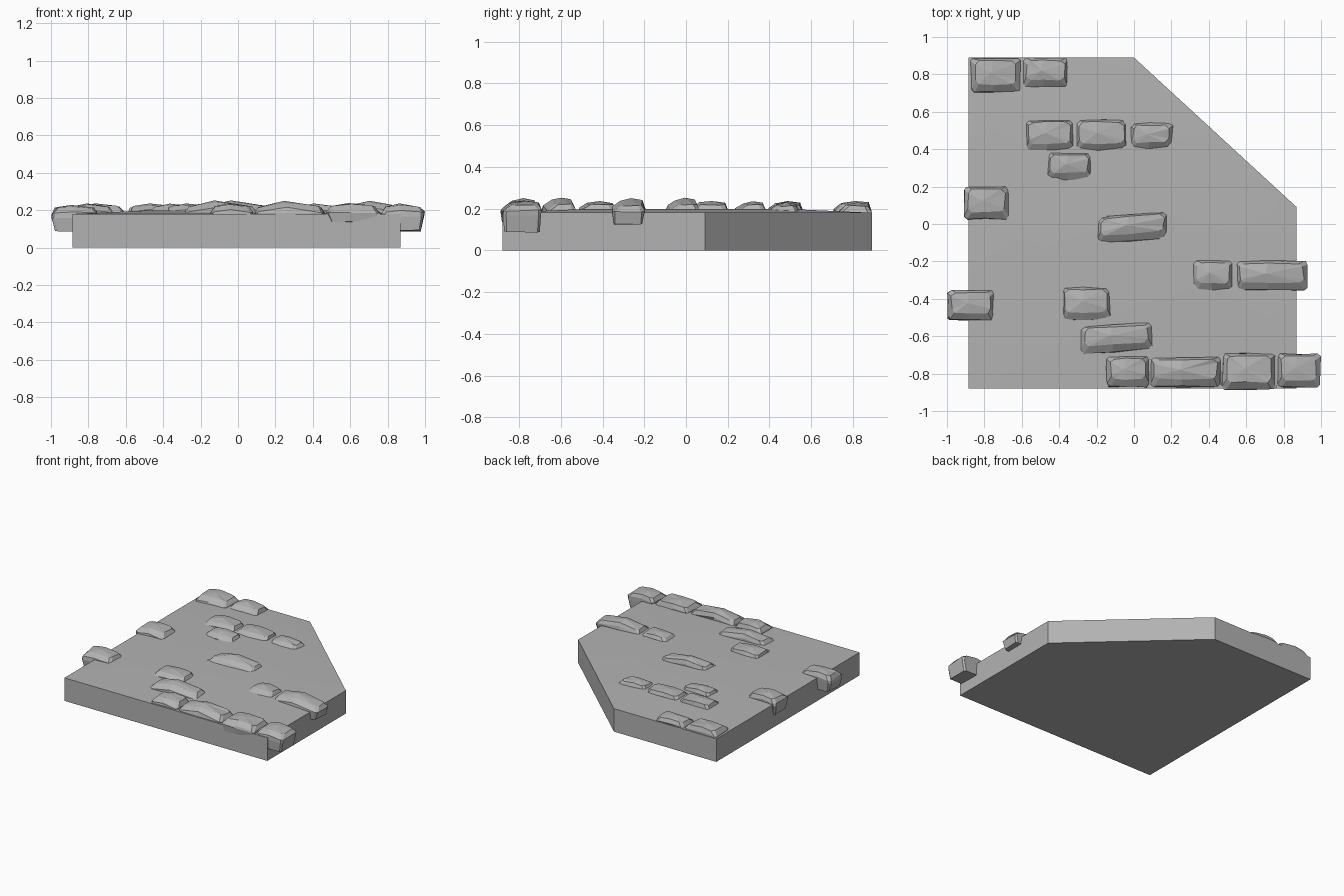
import bpy, bmesh, math, random
from mathutils import Vector

random.seed(7)
if "Cube" in bpy.data.objects:
    bpy.data.objects.remove(bpy.data.objects["Cube"])

grey = bpy.data.materials.new("stone grey")
grey.use_nodes = True
grey.diffuse_color = (0.45, 0.45, 0.45, 1)
grey.node_tree.nodes["Principled BSDF"].inputs["Base Color"].default_value = grey.diffuse_color


def loft(name, rings, apex=None):
    """Skin a stack of equal rings, closing the top flat or to an apex."""
    bm = bmesh.new()
    loops = [[bm.verts.new(p) for p in ring] for ring in rings]
    n = len(loops[0])
    bm.faces.new(loops[0][::-1])
    for low, high in zip(loops, loops[1:]):
        for i in range(n):
            j = (i + 1) % n
            bm.faces.new((low[i], low[j], high[j], high[i]))
    if apex is None:
        bm.faces.new(loops[-1])
    else:
        tip = bm.verts.new(apex)
        for i in range(n):
            bm.faces.new((loops[-1][i], loops[-1][(i + 1) % n], tip))
    bmesh.ops.recalc_face_normals(bm, faces=bm.faces)
    mesh = bpy.data.meshes.new(name)
    bm.to_mesh(mesh)
    bm.free()
    mesh.materials.append(grey)
    obj = bpy.data.objects.new(name, mesh)
    bpy.context.collection.objects.link(obj)
    return obj


def jitter(amount):
    return random.uniform(-amount, amount)


def stone(name, x0, x1, y0, y1, z0, z1, skew=0.0):
    """Chipped block: steep sloping front, softer sides, low faceted crown."""
    w, h = x1 - x0, z1 - z0
    long = w > 0.33

    def ring(z, side, front, back, cut):
        a, b, c, d = x0 + side, x1 - side, y0 + front, y1 - back
        m = x0 + w * 0.45
        pts = [(a + cut, c), (m, c), (b - cut, c), (b, c + cut), (b, d - cut),
               (b - cut, d), (m, d), (a + cut, d), (a, d - cut), (a, c + cut)]
        out = []
        for x, y in pts:
            t = (x - x0) / w
            end = abs(2 * t - 1)
            drop = (0.03 if long else 0.012) * end * (z > z0 + h * 0.6)
            tilt = skew * (t if y < (y0 + y1) / 2 else t - 1)
            out.append(Vector((x + jitter(0.006), y + tilt + jitter(0.004),
                               z - drop + jitter(0.004))))
        return out

    rings = [ring(z0, 0.02, 0.012, 0.012, 0.012),
             ring(z0 + h * 0.5, 0.004, 0.004, 0.004, 0.012),
             ring(z1 - 0.035, 0.006, 0.008, 0.004, 0.015),
             ring(z1 - 0.008, 0.025, 0.045, 0.015, 0.02)]
    tip = (x0 + w * 0.42, y0 + (y1 - y0) * 0.58, z1)
    return loft(name, rings, tip)


# Base slab with one cut corner and a slightly raised middle
outline = [(-0.885, -0.88), (0.87, -0.88), (0.87, 0.09), (0, 0.89), (-0.885, 0.89)]
slab = loft("base_slab", [[(x, y, 0) for x, y in outline],
                          [(x, y, 0.18) for x, y in outline],
                          [(x * 0.55, y * 0.55, 0.198) for x, y in outline]])
bpy.context.view_layer.objects.active = slab
slab.select_set(True)
bpy.ops.object.shade_smooth_by_angle(angle=math.radians(30))

# Paving stones: x range, y range, bottom, top, skew
stones = {
    "back_edge_stone_left": (-0.875, -0.605, 0.70, 0.89, 0.12, 0.236),
    "back_edge_stone_right": (-0.60, -0.35, 0.725, 0.89, 0.12, 0.23),
    "back_row_stone_left": (-0.585, -0.315, 0.385, 0.56, 0.12, 0.236),
    "back_row_stone_middle": (-0.32, -0.03, 0.385, 0.56, 0.12, 0.234),
    "back_row_stone_right": (-0.03, 0.21, 0.39, 0.545, 0.12, 0.23),
    "inner_stone": (-0.47, -0.22, 0.23, 0.385, 0.12, 0.235),
    "right_edge_stone_back": (-0.91, -0.665, 0.02, 0.20, 0.10, 0.236),
    "centre_stone": (-0.20, 0.185, -0.11, 0.07, 0.14, 0.252, 0.03),
    "left_row_stone_short": (0.31, 0.535, -0.36, -0.19, 0.12, 0.236),
    "left_edge_stone_long": (0.54, 0.93, -0.36, -0.195, 0.125, 0.25),
    "right_edge_stone_front": (-1.0, -0.74, -0.52, -0.35, 0.09, 0.228),
    "front_inner_stone_short": (-0.39, -0.12, -0.52, -0.335, 0.12, 0.236),
    "front_inner_stone_long": (-0.29, 0.10, -0.70, -0.52, 0.12, 0.252, 0.025),
    "front_row_stone_short": (-0.15, 0.085, -0.875, -0.705, 0.12, 0.236),
    "front_row_stone_long": (0.085, 0.47, -0.875, -0.71, 0.12, 0.25),
    "front_row_stone_wide": (0.47, 0.76, -0.89, -0.69, 0.135, 0.238),
    "front_corner_stone": (0.765, 1.0, -0.88, -0.69, 0.09, 0.236),
}
for name, dims in stones.items():
    stone(name, *dims)
